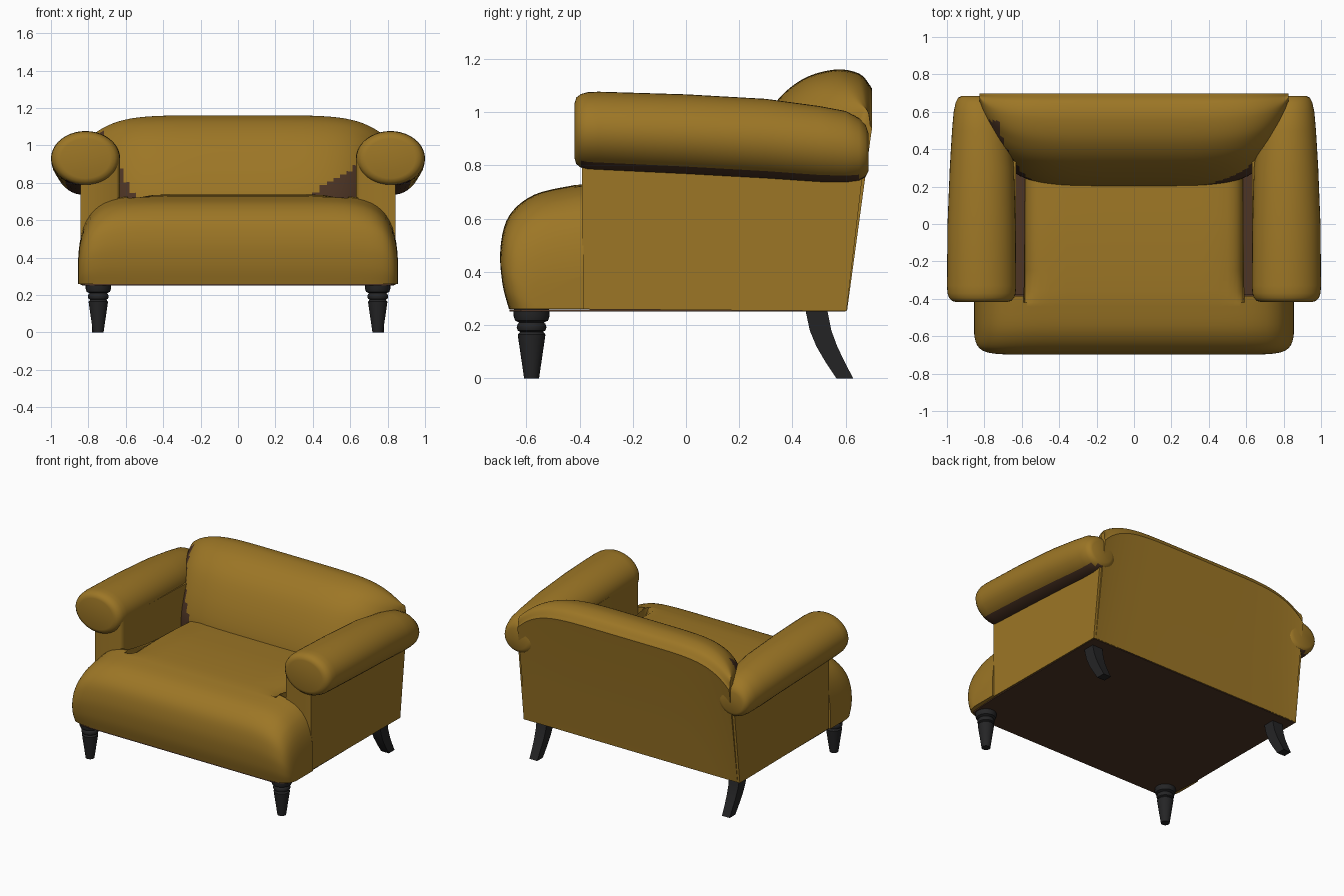
import bpy, bmesh, math
from mathutils import Vector

if "Cube" in bpy.data.objects:
    bpy.data.objects.remove(bpy.data.objects["Cube"])


def material(name, rgb):
    m = bpy.data.materials.new(name)
    m.diffuse_color = (*rgb, 1)
    m.use_nodes = True
    m.node_tree.nodes["Principled BSDF"].inputs["Base Color"].default_value = m.diffuse_color
    return m


MUSTARD = material("mustard fabric", (0.335, 0.182, 0.019))
BROWN = material("dark brown lining", (0.075, 0.035, 0.018))
BLACK = material("black wood", (0.018, 0.018, 0.019))


def loft(name, rings, mats, rule=None, angle=40):
    """Skin a list of closed rings, cap both ends, colour faces by a rule."""
    bm = bmesh.new()
    vs = [[bm.verts.new(p) for p in r] for r in rings]
    n = len(rings[0])
    for a, b in zip(vs, vs[1:]):
        for i in range(n):
            j = (i + 1) % n
            bm.faces.new((a[i], a[j], b[j], b[i]))
    bm.faces.new(vs[0])
    bm.faces.new(vs[-1])
    bmesh.ops.remove_doubles(bm, verts=bm.verts, dist=1e-5)
    bmesh.ops.recalc_face_normals(bm, faces=bm.faces)
    bm.normal_update()
    if rule:
        for f in bm.faces:
            f.material_index = int(rule(f.calc_center_median(), f.normal))
    me = bpy.data.meshes.new(name)
    bm.to_mesh(me)
    bm.free()
    for m in mats:
        me.materials.append(m)
    ob = bpy.data.objects.new(name, me)
    bpy.context.collection.objects.link(ob)
    bpy.ops.object.select_all(action='DESELECT')
    ob.select_set(True)
    bpy.context.view_layer.objects.active = ob
    bpy.ops.object.shade_smooth_by_angle(angle=math.radians(angle))
    return ob


def spline(pts, steps=5):
    """Catmull-Rom smoothing of an open 2D point list."""
    P = [Vector(p) for p in [pts[0]] + pts + [pts[-1]]]
    out = []
    for a, b, c, d in zip(P, P[1:], P[2:], P[3:]):
        for k in range(steps):
            t = k / steps
            out.append(0.5 * (2 * b + (c - a) * t + (2 * a - 5 * b + 4 * c - d) * t * t
                              + (3 * b - a - 3 * c + d) * t ** 3))
    return out + [P[-1]]


def lerp(table, x):
    """Piecewise linear lookup in rows of (key, values...)."""
    for a, b in zip(table, table[1:]):
        if x <= b[0]:
            t = (x - a[0]) / (b[0] - a[0])
            return [u + (v - u) * t for u, v in zip(a[1:], b[1:])]
    return table[-1][1:]


def both_ways(half):
    return [-x for x in reversed(half) if x > 0] + half


# Seat: T-shaped, a wide rolled front and a narrow part between the arms
front = spline([(-0.665, 0.26), (-0.69, 0.36), (-0.697, 0.49), (-0.665, 0.61),
                (-0.57, 0.69), (-0.42, 0.726)])
tops = [(-0.36, 0.731), (-0.25, 0.735), (-0.1, 0.737), (0.05, 0.733), (0.18, 0.725), (0.3, 0.72)]


def seat_ring(x):
    s = abs(x) / 0.857
    h = (1 - s ** 8) ** 0.33
    g = (1 - s ** 16) ** 0.15
    wide = abs(x) > 0.585
    ring = []
    for y, z in [tuple(p) for p in front] + tops + [(0.3, 0.26)]:
        if y > -0.4 and z > 0.3:
            z -= lerp([(0, 0), (0.45, 0), (0.53, 0.012), (0.565, 0.035), (0.582, 0.07)], abs(x))[0] * (not wide)
        y = min(y, -0.385) if wide else y
        if y < -0.4:
            y = -0.4 + (y + 0.4) * g
        ring.append((x, y, 0.26 + (z - 0.26) * h))
    return ring


seat_x = [0, 0.12, 0.24, 0.36, 0.45, 0.5, 0.53, 0.55, 0.565, 0.575, 0.582, 0.59, 0.63, 0.67,
          0.71, 0.74, 0.77, 0.79, 0.81, 0.825, 0.837, 0.846, 0.852, 0.855]
loft("seat", [seat_ring(x) for x in both_ways(seat_x)], [MUSTARD])

# Backrest: leaning panel with a fat rolled top that thins towards the sides
back_front = spline([(0.2, 0.6), (0.205, 0.73), (0.255, 0.89), (0.335, 1.035), (0.44, 1.125),
                     (0.56, 1.16), (0.65, 1.145), (0.692, 1.10)], 8)


def back_ring(x):
    s = min(abs(x) / 0.825, 1)
    k = max((1 - s ** 5) ** 0.5, 0.15)
    ring = [(x, 0.3, 0.27)]
    for y, z in back_front:
        drop = 0.15 * s ** 6 * max(0, min(1, (z - 0.7) / 0.4))
        ring.append((x, 0.692 - (0.692 - y) * k, z - drop))
    top = ring[-1][2]
    ring += [(x, 0.699, top - 0.012), (x, 0.695, top - 0.035), (x, 0.605, 0.255)]
    return ring


def lining_corner(c, n):
    if c.y > 0.55 or n.y > 0.3:
        return False
    if c.x > 0:
        return c.x > 0.35 and c.z < 0.71 + (c.x - 0.35) * 0.65
    return c.x < -0.54 and c.z < 0.70 + (-c.x - 0.54) * 2


back_x = [0.82 * math.sin(i / 28 * math.pi / 2) for i in range(29)] + [0.825]
loft("backrest", [back_ring(x) for x in both_ways(back_x)], [MUSTARD, BROWN], lining_corner)

# Arm roll rows: y, size, half width, half height, centre x, centre z
roll = [(-0.418, 0.72, 0.185, 0.147, 0.815, 0.93), (-0.412, 0.85, 0.185, 0.147, 0.815, 0.93),
        (-0.395, 0.94, 0.185, 0.147, 0.815, 0.93), (-0.37, 0.985, 0.185, 0.147, 0.815, 0.93),
        (-0.33, 1, 0.185, 0.147, 0.815, 0.93), (0, 1, 0.182, 0.15, 0.815, 0.917),
        (0.3, 1, 0.172, 0.15, 0.813, 0.90), (0.5, 1, 0.155, 0.143, 0.818, 0.88),
        (0.6, 0.98, 0.142, 0.137, 0.825, 0.87), (0.65, 0.9, 0.137, 0.13, 0.83, 0.86),
        (0.675, 0.78, 0.135, 0.125, 0.835, 0.855), (0.685, 0.6, 0.135, 0.12, 0.84, 0.85)]

for side, sx in (("left", -1), ("right", 1)):
    rings = []
    for y, k, rx, rz, cx, cz in roll:
        rings.append([(sx * (cx + rx * k * math.cos(a)), y, cz + rz * k * math.sin(a))
                      for a in [2 * math.pi * i / 40 for i in range(40)]])
    loft(side + "_arm_roll", rings, [MUSTARD, BROWN], lambda c, n: n.z < -0.85, 50)

    # Arm panel, slanted at the rear like the backrest
    outline = [(-0.39, 0.26), (0.603, 0.253), (0.665, 0.78), (0.67, 0.9), (-0.39, 0.93)]
    rings = [[(sx * x, y + d * (y < 0), z) for y, z in outline]
             for x, d in ((0.632, 0.03), (0.638, 0.012), (0.65, 0), (0.842, 0))]
    loft(side + "_arm_panel", rings, [MUSTARD], None, 50)

    # Lining strip at the bottom of the gap between seat and arm
    loft(side + "_gap_lining", [[(sx * x, -0.38, 0.3), (sx * x, 0.4, 0.3), (sx * x, 0.4, 0.63),
                                 (sx * x, -0.38, 0.63)] for x in (0.5, 0.64)], [BROWN])

    # Turned front leg
    prof = [(0.028, 0), (0.050, 0.15), (0.052, 0.165), (0.043, 0.175), (0.052, 0.18), (0.056, 0.192),
            (0.052, 0.205), (0.046, 0.21), (0.062, 0.217), (0.068, 0.235), (0.066, 0.265)]
    loft(side + "_front_leg",
         [[(sx * 0.747 + r * math.cos(a), -0.58 + r * math.sin(a), z)
           for a in [2 * math.pi * i / 24 for i in range(24)]] for r, z in prof], [BLACK])

    # Rear leg sweeping backwards
    legs = [(0.0, 0.565, 0.628, 0.03), (0.06, 0.525, 0.597, 0.032), (0.12, 0.49, 0.568, 0.035),
            (0.18, 0.465, 0.546, 0.038), (0.26, 0.448, 0.53, 0.041)]
    loft(side + "_rear_leg",
         [[(sx * 0.75 - w, a, z), (sx * 0.75 + w, a, z), (sx * 0.75 + w, b, z), (sx * 0.75 - w, b, z)]
          for z, a, b, w in legs], [BLACK])

# Underside cloth
loft("underside", [[(-0.835, -0.385, z), (-0.835, 0.6, z), (0.835, 0.6, z), (0.835, -0.385, z),
                    (0.82, -0.62, z), (0.75, -0.662, z), (-0.75, -0.662, z), (-0.82, -0.62, z)]
                   for z in (0.251, 0.259)], [BROWN])
